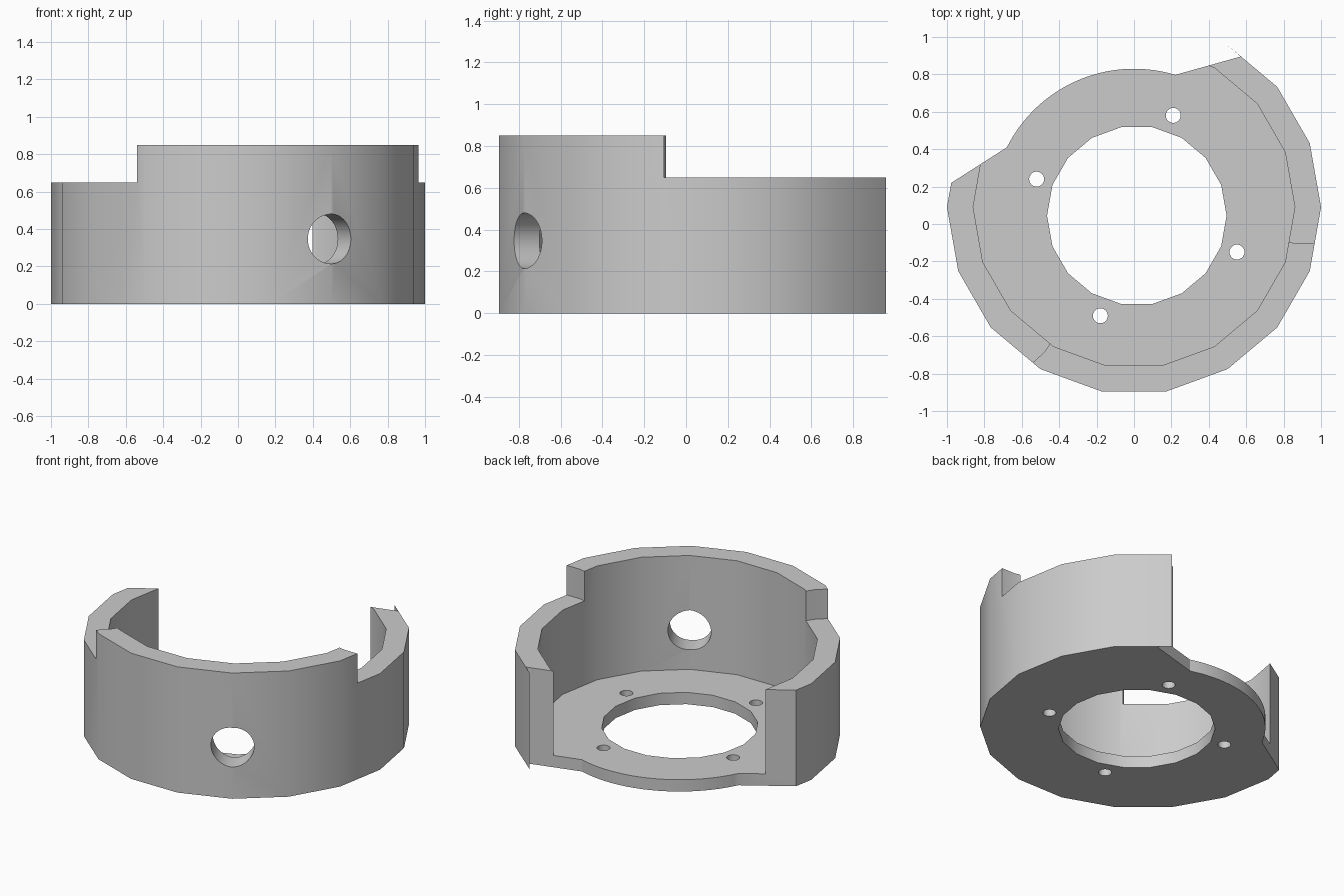
import bpy, bmesh
from math import radians, cos, sin, atan2
from mathutils import Matrix, Vector

if "Cube" in bpy.data.objects:
    bpy.data.objects.remove(bpy.data.objects["Cube"])

grey = bpy.data.materials.new("plain grey")
grey.use_nodes = True
GREY = (0.6, 0.6, 0.6, 1)
grey.diffuse_color = GREY
grey.node_tree.nodes["Principled BSDF"].inputs["Base Color"].default_value = GREY

FLOOR, LOW, HIGH = 0.08, 0.65, 0.85
CENTRE, BORE = (0, 0.09), (0.015, 0.045)


def ring(centre, radius, sides, start=0):
    """Points of a regular polygon, anticlockwise."""
    angles = [radians(start + 360 * i / sides) for i in range(sides)]
    return [(centre[0] + radius * cos(a), centre[1] + radius * sin(a)) for a in angles]


def prism(name, points, low, high):
    """Closed solid made by raising a flat outline."""
    bm = bmesh.new()
    face = bm.faces.new([bm.verts.new((x, y, low)) for x, y in points])
    top = bmesh.ops.extrude_face_region(bm, geom=[face])["geom"]
    bmesh.ops.translate(bm, vec=(0, 0, high - low),
                        verts=[v for v in top if isinstance(v, bmesh.types.BMVert)])
    bmesh.ops.recalc_face_normals(bm, faces=bm.faces)
    mesh = bpy.data.meshes.new(name)
    bm.to_mesh(mesh)
    bm.free()
    mesh.materials.append(grey)
    obj = bpy.data.objects.new(name, mesh)
    bpy.context.collection.objects.link(obj)
    return obj


# Outer outline: eighteen-sided ring, opened at the back by a round floor lip
outer = ring(CENTRE, 1, 18, 180)[:13]
lip_centre, lip_radius = Vector((0, 0.07)), 0.76
a0, a1 = atan2(0.725, 0.22), atan2(0.34, -0.68)
lip = [lip_centre + lip_radius * Vector((cos(a0 + (a1 - a0) * i / 32), sin(a0 + (a1 - a0) * i / 32)))
       for i in range(33)]
outline = outer + [(0.57, 0.895)] + [tuple(p) for p in lip] + [(-0.977, 0.22)]
housing = prism("ring_housing", outline, 0, HIGH)

# Cavity, central bore and four bolt holes
cutters = [prism("cavity_cutter", ring(CENTRE, 0.86, 18), FLOOR, 1),
           prism("bore_cutter", ring(BORE, 0.48, 18), -0.2, 0.3)]
for spot in ring(BORE, 0.57, 4, 70):
    cutters.append(prism("bolt_hole_cutter", ring(spot, 0.04, 32), -0.2, 0.3))

# Step that lowers the rear part of the wall
step = [(0.7, -0.08), (0.82, -0.095), (0.87, -0.105), (0.96, -0.105), (1.2, -0.11),
        (1.2, 1.2), (-1.2, 1.2), (-1.2, -1.2), (-0.66, -0.87), (-0.54, -0.74),
        (-0.48, -0.685), (-0.45, -0.64), (-0.3, -0.5)]
cutters.append(prism("step_cutter", step, LOW, 1))

# Round port through the front left wall
port = prism("port_cutter", ring((0, 0), 0.133, 48), 0.6, 1.2)
port.data.transform(Matrix.Translation((*CENTRE, 0.347))
                    @ Matrix.Rotation(radians(-60), 4, "Z")
                    @ Matrix.Rotation(radians(90), 4, "Y"))
cutters.append(port)

bpy.ops.object.select_all(action="DESELECT")
bpy.context.view_layer.objects.active = housing
housing.select_set(True)
for cutter in cutters:
    cut = housing.modifiers.new("cut", "BOOLEAN")
    cut.operation, cut.solver, cut.object = "DIFFERENCE", "EXACT", cutter
    bpy.ops.object.modifier_apply(modifier=cut.name)
    bpy.data.objects.remove(cutter)

bpy.ops.object.shade_smooth_by_angle(angle=radians(30))
